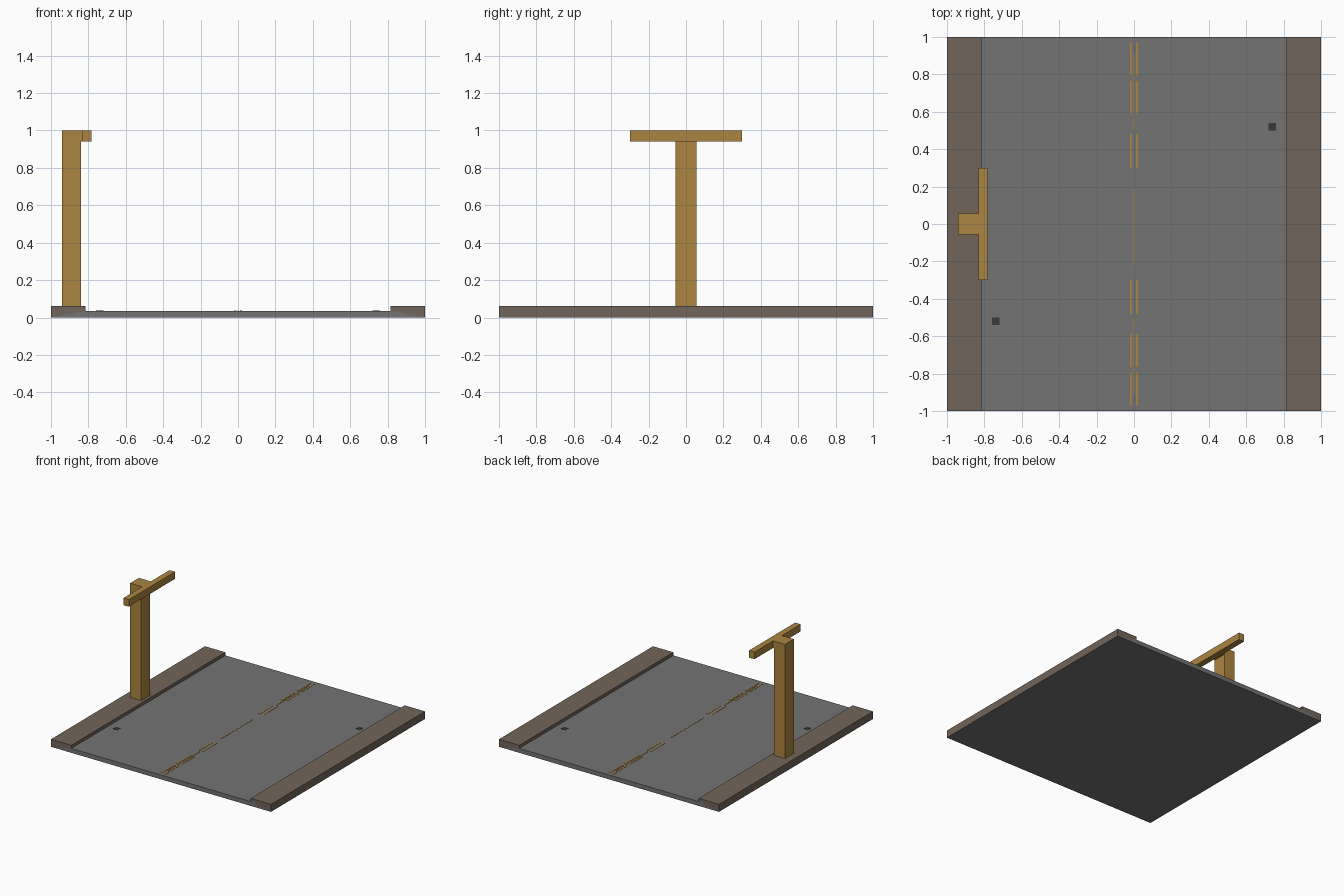
import bpy
import bmesh

if "Cube" in bpy.data.objects:
    bpy.data.objects.remove(bpy.data.objects["Cube"])


def material(name, rgb):
    m = bpy.data.materials.new(name)
    m.diffuse_color = (*rgb, 1)
    m.use_nodes = True
    m.node_tree.nodes["Principled BSDF"].inputs["Base Color"].default_value = m.diffuse_color
    return m


ASPHALT = material("asphalt grey", (0.175, 0.175, 0.175))
PAVING = material("paving brown", (0.17, 0.13, 0.10))
OCHRE = material("ochre", (0.41, 0.235, 0.053))
DARK = material("drain dark grey", (0.04, 0.04, 0.04))


def finish(name, bm, mat):
    bmesh.ops.recalc_face_normals(bm, faces=bm.faces)
    me = bpy.data.meshes.new(name)
    bm.to_mesh(me)
    bm.free()
    me.materials.append(mat)
    ob = bpy.data.objects.new(name, me)
    bpy.context.collection.objects.link(ob)
    return ob


def extrude_y(name, profile, y0, y1, mat):
    """Closed prism from an x-z profile, running along y."""
    bm = bmesh.new()
    face = bm.faces.new([bm.verts.new((x, y0, z)) for x, z in profile])
    ext = bmesh.ops.extrude_face_region(bm, geom=[face])["geom"]
    verts = [v for v in ext if isinstance(v, bmesh.types.BMVert)]
    bmesh.ops.translate(bm, verts=verts, vec=(0, y1 - y0, 0))
    return finish(name, bm, mat)


def box(name, x0, x1, y0, y1, z0, z1, mat):
    return extrude_y(name, [(x0, z0), (x1, z0), (x1, z1), (x0, z1)], y0, y1, mat)


ROAD_Z, WALK_Z = 0.036, 0.062

# Road slab, tapering beneath the pavements
extrude_y("road", [(-1, 0), (1, 0), (0.815, ROAD_Z), (-0.815, ROAD_Z)], -1, 1, ASPHALT)

# Raised pavements on both sides
for s, side in ((-1, "left"), (1, "right")):
    extrude_y(side + "_pavement",
              [(s, 0), (s, WALK_Z), (s * 0.815, WALK_Z), (s * 0.815, ROAD_Z)],
              -1, 1, PAVING)

# Centre line: paired dashes, with thin single dashes between them
for y0, y1 in ((0.30, 0.48), (0.59, 0.765), (0.795, 0.97)):
    for s in (-1, 1):
        a, b = sorted((s * y0, s * y1))
        for x in (-0.017, 0.017):
            box("paired_dash", x - 0.005, x + 0.005, a, b, ROAD_Z, ROAD_Z + 0.002, OCHRE)
for y0, y1 in ((-0.91, -0.50), (-0.22, 0.19), (0.50, 0.91)):
    box("centre_dash", -0.003, 0.003, y0, y1, ROAD_Z, ROAD_Z + 0.002, OCHRE)

# Small drain covers near opposite kerbs
for s in (-1, 1):
    box("drain_cover", s * 0.74 - 0.02, s * 0.74 + 0.02, s * 0.52 - 0.02, s * 0.52 + 0.02,
        ROAD_Z, ROAD_Z + 0.002, DARK)

# Street lamp: square post with a short neck, and a long crossbar
extrude_y("lamp_post",
          [(-0.94, WALK_Z), (-0.84, WALK_Z), (-0.84, 0.94), (-0.832, 0.94),
           (-0.832, 1.0), (-0.94, 1.0)], -0.057, 0.057, OCHRE)
box("lamp_crossbar", -0.832, -0.782, -0.3, 0.3, 0.942, 1.0, OCHRE)
